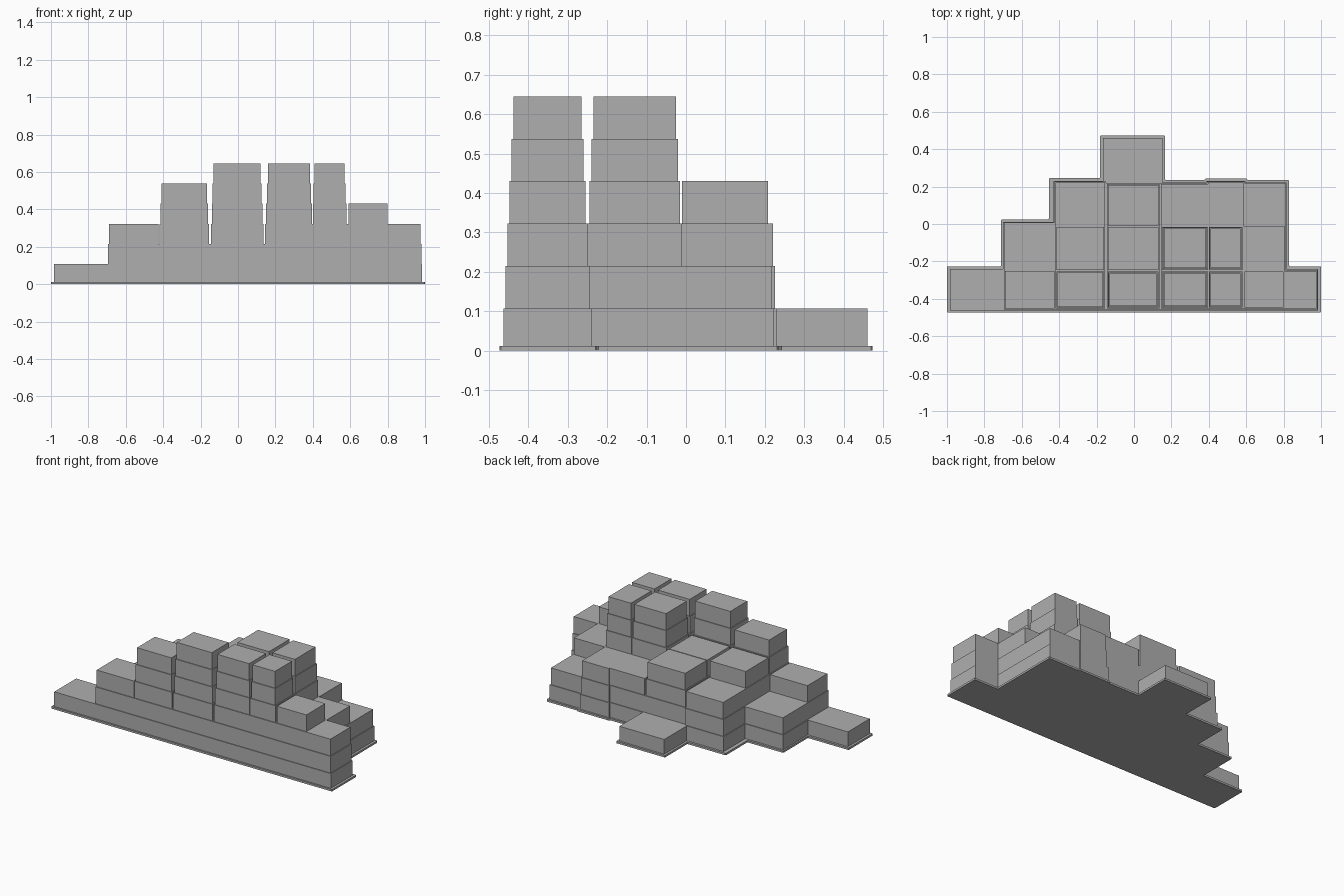
import bpy
import bmesh
from mathutils import Matrix, Vector

cube = bpy.data.objects.get("Cube")
if cube:
    bpy.data.objects.remove(cube, do_unlink=True)

LAYER = 0.1075   # height of one storey
INSET = 0.005    # each storey steps in by this much
SLAB = 0.0125

grey = bpy.data.materials.new("plain_grey")
grey.use_nodes = True
colour = (0.43, 0.43, 0.43, 1)
grey.diffuse_color = colour
grey.node_tree.nodes["Principled BSDF"].inputs["Base Color"].default_value = colour


def finish(bm, name):
    bmesh.ops.recalc_face_normals(bm, faces=bm.faces)
    mesh = bpy.data.meshes.new(name)
    bm.to_mesh(mesh)
    bm.free()
    mesh.materials.append(grey)
    obj = bpy.data.objects.new(name, mesh)
    bpy.context.collection.objects.link(obj)
    return obj


def add_box(bm, x0, x1, y0, y1, z0, z1):
    centre = Vector((x0 + x1, y0 + y1, z0 + z1)) / 2
    size = Matrix.Diagonal((x1 - x0, y1 - y0, z1 - z0, 1))
    bmesh.ops.create_cube(bm, size=1, matrix=Matrix.Translation(centre) @ size)


def stack(name, x_range, y_range, storeys):
    """A tower of boxes, each slightly smaller than the one below."""
    bm = bmesh.new()
    for k in range(1, storeys + 1):
        d = INSET * k
        add_box(bm, x_range[0] + d, x_range[1] - d, y_range[0] + d, y_range[1] - d,
                (k - 1) * LAYER, k * LAYER)
    finish(bm, name)


# Columns of the plan, from -x to +x
columns = [(-0.99, -0.68), (-0.705, -0.41), (-0.435, -0.14), (-0.16, 0.15),
           (0.13, 0.415), (0.38, 0.60), (0.57, 0.82), (0.79, 0.99)]

# Rows of the plan with the storeys of each column (0 = empty)
rows = [("front", (-0.4675, -0.235), [1, 3, 5, 6, 6, 6, 4, 3]),
        ("middle", (-0.265, 0.005), [0, 2, 4, 4, 6, 6, 3, 0]),
        ("back", (-0.03, 0.228), [0, 0, 3, 4, 3, 3, 2, 0])]

for row, y_range, counts in rows:
    for i, storeys in enumerate(counts):
        if not storeys:
            continue
        y0, y1 = y_range
        if row == "middle" and i == 1:
            y1 += 0.012
        if row == "back" and i in (2, 5):
            y1 += 0.008
        stack(f"{row}_stack_{i + 1}", columns[i], (y0, y1), storeys)

# Low block behind the centre
stack("rear_block", (-0.172, 0.157), (0.2, 0.465), 1)

# Thin base slab following the stepped plan
outline = [(-1, -0.473), (1, -0.473), (1, -0.226), (0.83, -0.226), (0.83, 0.235),
           (0.605, 0.235), (0.605, 0.243), (0.38, 0.243), (0.38, 0.235),
           (0.166, 0.235), (0.166, 0.473), (-0.181, 0.473), (-0.181, 0.245),
           (-0.455, 0.245), (-0.455, 0.025), (-0.71, 0.025), (-0.71, -0.226), (-1, -0.226)]
bm = bmesh.new()
face = bm.faces.new([bm.verts.new((x, y, 0)) for x, y in outline])
top = bmesh.ops.extrude_face_region(bm, geom=[face])["geom"]
bmesh.ops.translate(bm, vec=(0, 0, SLAB), verts=[v for v in top if isinstance(v, bmesh.types.BMVert)])
corners = [e for e in bm.edges if abs(e.verts[0].co.z - e.verts[1].co.z) > SLAB / 2]
bmesh.ops.bevel(bm, geom=corners, offset=0.007, segments=1, affect='EDGES', clamp_overlap=True)
finish(bm, "base_slab")
